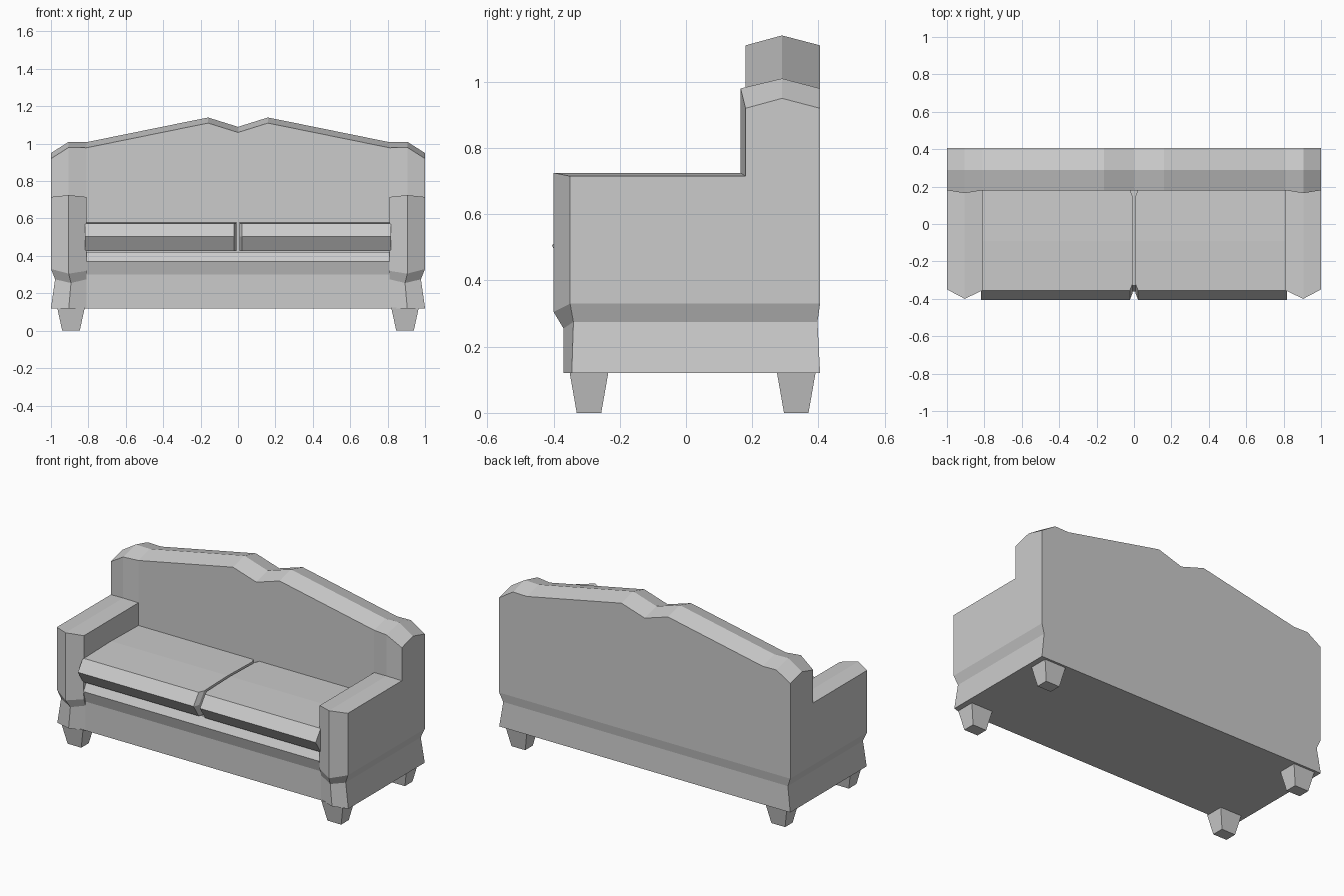
import bpy, bmesh

if "Cube" in bpy.data.objects:
    bpy.data.objects.remove(bpy.data.objects["Cube"])


def loft(name, columns, caps):
    """Skin equal-length (x, y, z) loops placed along x; caps = index lists for each end."""
    bm = bmesh.new()
    loops = [[bm.verts.new(p) for p in col] for col in columns]
    n = len(loops[0])
    for a, b in zip(loops, loops[1:]):
        for i in range(n):
            j = (i + 1) % n
            bm.faces.new((a[i], a[j], b[j], b[i]))
    for end in (loops[0], loops[-1]):
        for cap in caps:
            bm.faces.new([end[i] for i in cap])
    bmesh.ops.remove_doubles(bm, verts=bm.verts, dist=0.0005)
    bmesh.ops.dissolve_degenerate(bm, edges=bm.edges, dist=0.0005)
    bmesh.ops.recalc_face_normals(bm, faces=bm.faces)
    mesh = bpy.data.meshes.new(name)
    bm.to_mesh(mesh)
    bm.free()
    obj = bpy.data.objects.new(name, mesh)
    bpy.context.collection.objects.link(obj)
    return obj


def column(x, front, top, back_y=0.18, pinch=0.0):
    """One side section: front outline, crowned back top, waisted rear."""
    section = front + [(back_y, top), (0.29, top + 0.03), (0.405, top),
                       (0.405, 0.33), (0.397, 0.275), (0.405, 0.12)]
    return [(x - pinch if i in (1, 9) else x, y, z)
            for i, (y, z) in enumerate(section)]


# Front outlines of the seat and of the arm at its inner edge, ridge and outer edge
seat = [(-0.34, 0.12), (-0.34, 0.30), (-0.36, 0.37), (-0.33, 0.42), (0.18, 0.42)]
inner = [(-0.34, 0.12), (-0.34, 0.275), (-0.355, 0.32), (-0.355, 0.715), (0.18, 0.715)]
ridge = [(-0.37, 0.12), (-0.37, 0.255), (-0.40, 0.305), (-0.40, 0.725), (0.165, 0.725)]
outer = [(-0.345, 0.12), (-0.34, 0.275), (-0.35, 0.33), (-0.35, 0.715), (0.18, 0.715)]

# Sofa body: base, arms and back in one skin
half = [
    column(0.16, seat, 1.11),
    column(0.81, seat, 0.978),
    column(0.81, inner, 0.978),
    column(0.905, ridge, 0.98, 0.165, 0.012),
    column(1.0, outer, 0.92, 0.18, 0.022),
]
mirrored = [[(-x, y, z) for x, y, z in col] for col in reversed(half)]
loft("sofa_body", mirrored + [column(0, seat, 1.06)] + half,
     [(0, 1, 9, 10), (1, 2, 8, 9), (2, 3, 4, 5, 6, 7, 8)])

# Seat cushions with a pointed front edge and clipped inner corners
for side, s in (("left", -1), ("right", 1)):
    cols = []
    for x, inset in ((0.008, 0.035), (0.022, 0.0), (0.817, 0.0)):
        f, b = inset, 0.185 - inset
        cols.append([(s * x, y, z) for y, z in (
            (-0.355 + f, 0.427), (-0.405 + f, 0.505), (-0.355 + f, 0.574),
            (-0.09, 0.58), (b, 0.574), (b, 0.427))])
    loft(side + "_cushion", cols, [range(6)])

# Tapered legs
for x in (-0.893, 0.893):
    for place, y in (("front", -0.293), ("back", 0.333)):
        rings = []
        for sx in (-1, 1):
            rings.append([(x + sx * w, y + sy * d, z) for w, d, sy, z in (
                (0.047, 0.037, -1, 0), (0.047, 0.037, 1, 0),
                (0.074, 0.059, 1, 0.125), (0.074, 0.059, -1, 0.125))])
        loft(place + ("_left_leg" if x < 0 else "_right_leg"), rings, [range(4)])
